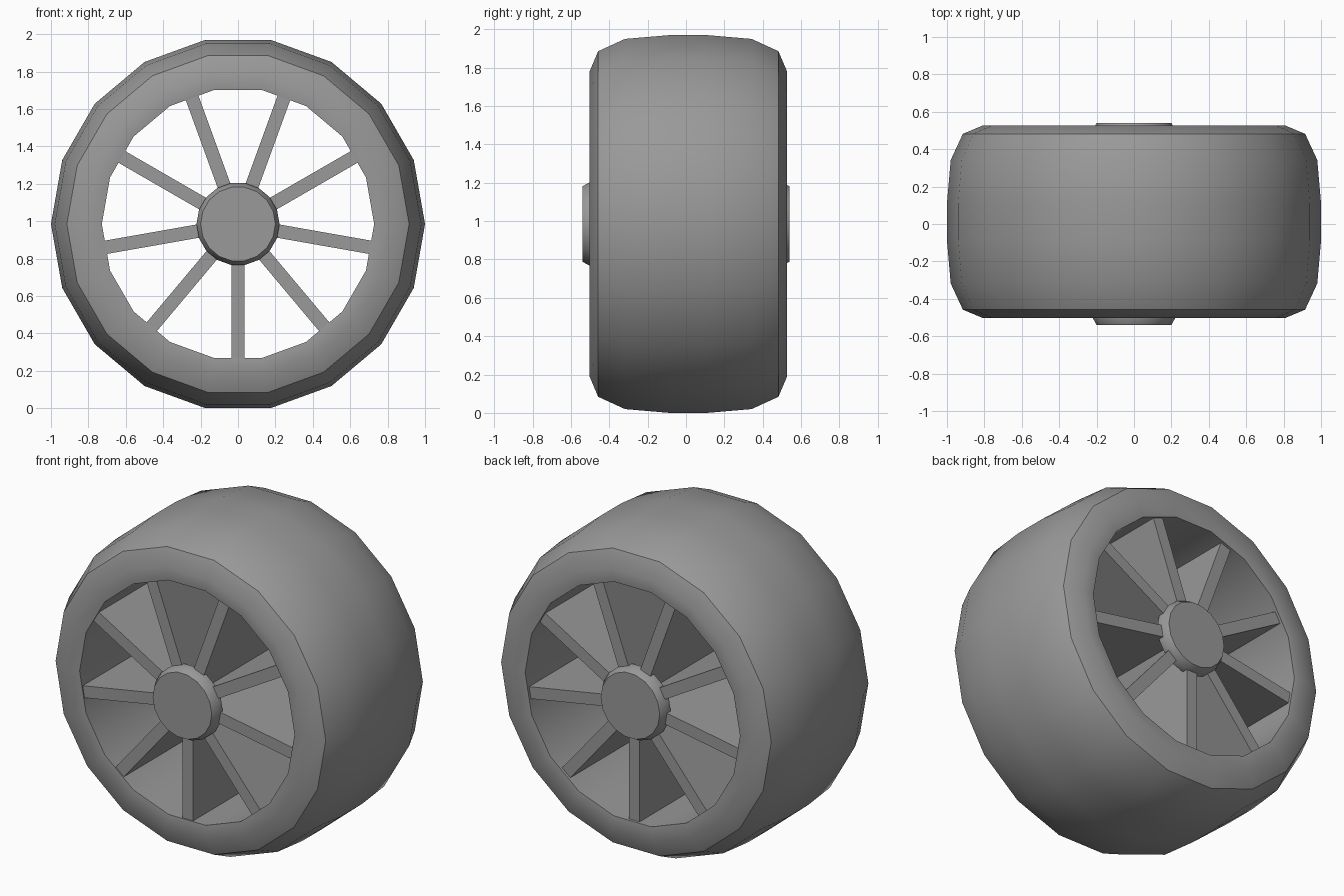
import bpy, bmesh, math

if "Cube" in bpy.data.objects:
    bpy.data.objects.remove(bpy.data.objects["Cube"])

CZ = 0.985      # axle height
SIDES = 18
SPOKES = 9

grey = bpy.data.materials.new("dark_grey")
grey.diffuse_color = (0.32, 0.32, 0.32, 1)
grey.use_nodes = True
grey.node_tree.nodes["Principled BSDF"].inputs["Base Color"].default_value = grey.diffuse_color


def finish(bm, name):
    bmesh.ops.recalc_face_normals(bm, faces=bm.faces)
    mesh = bpy.data.meshes.new(name)
    bm.to_mesh(mesh)
    bm.free()
    mesh.materials.append(grey)
    ob = bpy.data.objects.new(name, mesh)
    bpy.context.collection.objects.link(ob)
    bpy.ops.object.select_all(action='DESELECT')
    ob.select_set(True)
    bpy.context.view_layer.objects.active = ob
    bpy.ops.object.shade_smooth_by_angle(angle=math.radians(32))
    return ob


def lathe(name, profile, closed):
    """Spin (radius, y) points round the axle; open profiles get end caps."""
    bm = bmesh.new()
    rings = []
    for r, y in profile:
        rings.append([bm.verts.new((r * math.cos(a), y, CZ + r * math.sin(a)))
                      for a in (math.tau * k / SIDES for k in range(SIDES))])
    n = len(rings)
    for i in range(n if closed else n - 1):
        a, b = rings[i], rings[(i + 1) % n]
        for k in range(SIDES):
            j = (k + 1) % SIDES
            bm.faces.new((a[k], a[j], b[j], b[k]))
    if not closed:
        bm.faces.new(rings[0])
        bm.faces.new(rings[-1])
    return finish(bm, name)


# Tyre: half profile mirrored about its middle plane
MID = 0.012
half = [(0.728, 0.505), (0.81, 0.514), (0.915, 0.47), (0.98, 0.33), (1.0, 0.1)]
profile = [(r, MID - y) for r, y in half] + [(r, MID + y) for r, y in reversed(half)]
lathe("tyre", profile, True)

# Hub caps with chamfered edges, one at each end of the axle
for name, d in (("hub_front", -1), ("hub_back", 1)):
    lathe(name, [(0.2, 0.54 * d), (0.222, 0.5 * d), (0.222, 0.465 * d)], False)

# Deep plate spokes meeting at the axle
bm = bmesh.new()
R0, R1, HALF_W, Y0, Y1 = 0.08, 0.74, 0.036, -0.485, 0.5
for i in range(SPOKES):
    a = math.radians(-90 + 360 / SPOKES * i)
    c, s = math.cos(a), math.sin(a)
    box = bmesh.ops.create_cube(bm, size=1)["verts"]
    for v in box:
        r = R1 if v.co.x > 0 else R0
        t = HALF_W if v.co.z > 0 else -HALF_W
        y = Y1 if v.co.y > 0 else Y0
        v.co = (r * c - t * s, y, CZ + r * s + t * c)
finish(bm, "spokes")
